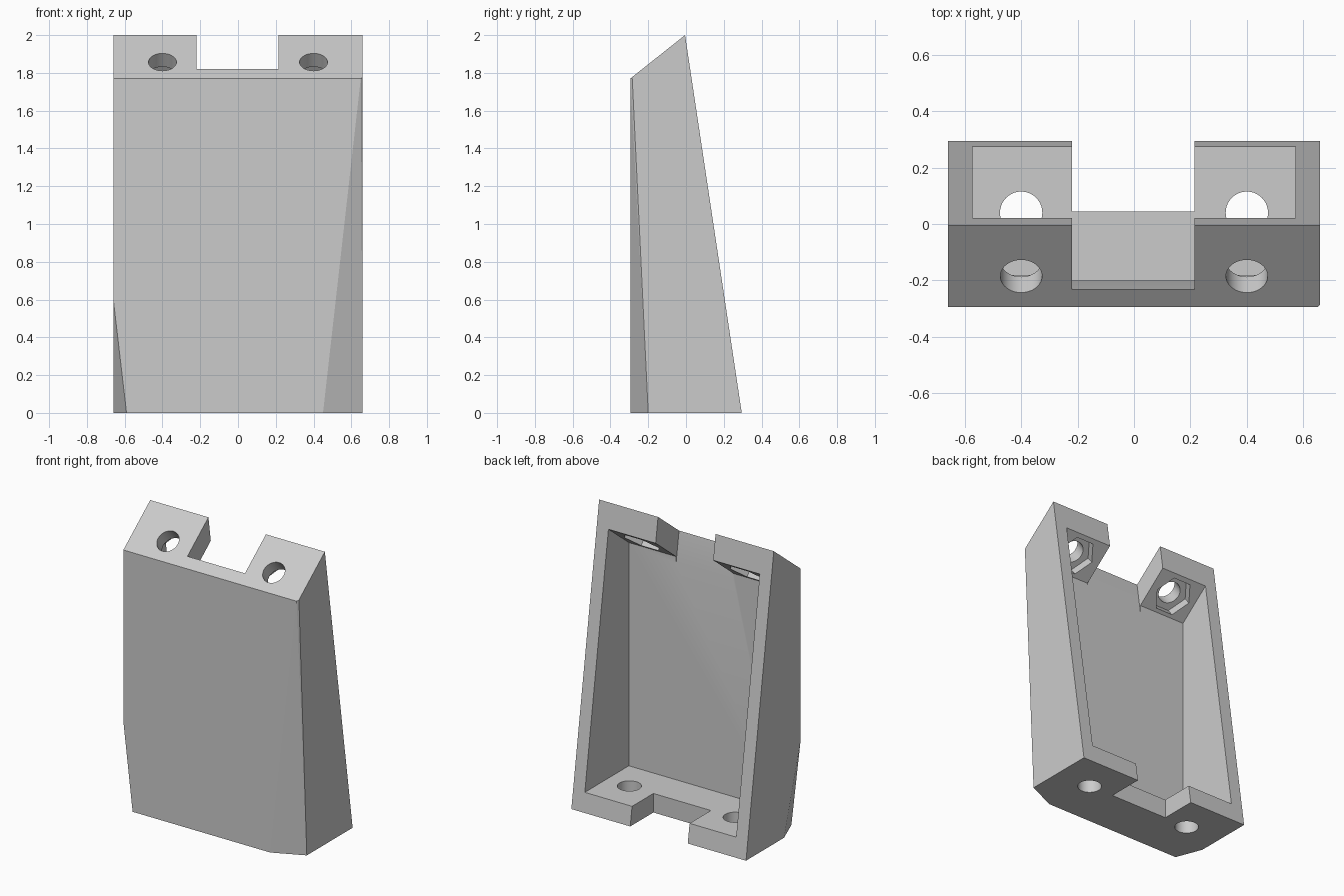
import bpy, bmesh
from math import atan2, radians
from mathutils import Vector, Matrix

if "Cube" in bpy.data.objects:
    bpy.data.objects.remove(bpy.data.objects["Cube"])

W, F, B = 0.66, -0.295, 0.295          # half width, front y, back y
SLOPE = atan2(0.23, 0.29)              # tilt of the top shoulder

grey = bpy.data.materials.new("plain grey")
grey.use_nodes = True
colour = (0.6, 0.6, 0.6, 1)
grey.diffuse_color = colour
grey.node_tree.nodes["Principled BSDF"].inputs["Base Color"].default_value = colour


def make_object(name, bm):
    bmesh.ops.recalc_face_normals(bm, faces=bm.faces)
    mesh = bpy.data.meshes.new(name)
    bm.to_mesh(mesh)
    bm.free()
    mesh.materials.append(grey)
    obj = bpy.data.objects.new(name, mesh)
    bpy.context.collection.objects.link(obj)
    return obj


def prism(name, x0, x1, profile):
    """Extrude a side profile of (y, z) points along x."""
    bm = bmesh.new()
    face = bm.faces.new([bm.verts.new((x0, y, z)) for y, z in profile])
    grown = bmesh.ops.extrude_face_region(bm, geom=[face])["geom"]
    moved = [v for v in grown if isinstance(v, bmesh.types.BMVert)]
    bmesh.ops.translate(bm, verts=moved, vec=(x1 - x0, 0, 0))
    return make_object(name, bm)


def cylinder(name, sides, radius, depth, centre, tilt=0.0, spin=0.0):
    bm = bmesh.new()
    place = (Matrix.Translation(centre) @ Matrix.Rotation(tilt, 4, "X")
             @ Matrix.Rotation(spin, 4, "Z"))
    bmesh.ops.create_cone(bm, cap_ends=True, segments=sides, radius1=radius,
                          radius2=radius, depth=depth, matrix=place)
    return make_object(name, bm)


def cut(body, cutter):
    mod = body.modifiers.new("cut", "BOOLEAN")
    mod.operation = "DIFFERENCE"
    mod.solver = "EXACT"
    mod.object = cutter
    bpy.context.view_layer.objects.active = body
    bpy.ops.object.modifier_apply(modifier=mod.name)
    bpy.data.objects.remove(cutter)


# Wedge-shaped outer shell with unequal corner chamfers
bm = bmesh.new()
corners = [
    (-W, B, 0), (W, B, 0), (W, -0.2, 0), (0.45, F, 0), (-0.59, F, 0), (-W, -0.115, 0),
    (-W, F, 0.6), (-W, F, 1.77), (0.65, F, 1.77), (W, -0.285, 1.778),
    (-W, -0.005, 2), (W, -0.005, 2),
]
for co in corners:
    bm.verts.new(co)
bmesh.ops.convex_hull(bm, input=bm.verts[:])
bmesh.ops.dissolve_limit(bm, angle_limit=radians(0.5), verts=bm.verts[:], edges=bm.edges[:])
body = make_object("housing", bm)

# Open cavity at the back, its ceiling parallel to the shoulder
cut(body, prism("cavity_cutter", -0.572, 0.572,
                [(-0.2, 0.13), (0.6, 0.13), (0.6, 2.29), (-0.2, 1.655)]))

# Cable notches through the top lip and the bottom plate
cut(body, prism("top_notch_cutter", -0.22, 0.215,
                [(-0.19, 1.54), (0.6, 1.54), (0.6, 2.14), (-0.28, 2.14)]))
cut(body, prism("bottom_notch_cutter", -0.22, 0.215,
                [(0.045, -0.1), (0.6, -0.1), (0.6, 0.3), (0.045, 0.3)]))

# Screw holes and hexagonal nut pockets on each side
mouth = Vector((0, -0.185, 1.857))
inward = Matrix.Rotation(SLOPE, 3, "X") @ Vector((0, 0, -1))
for x in (-0.4, 0.4):
    side = Vector((x, 0, 0))
    cut(body, cylinder("screw_hole_cutter", 40, 0.074, 0.5,
                       side + mouth + inward * 0.07, SLOPE))
    cut(body, cylinder("nut_pocket_cutter", 6, 0.13, 0.12,
                       side + mouth + inward * 0.15, SLOPE, radians(30)))
    cut(body, cylinder("floor_hole_cutter", 40, 0.075, 0.4, side + Vector((0, 0.04, 0.05))))

# Crisp flat faces, smooth hole walls
bpy.ops.object.select_all(action="DESELECT")
body.select_set(True)
bpy.context.view_layer.objects.active = body
bpy.ops.object.shade_smooth_by_angle(angle=radians(12))
